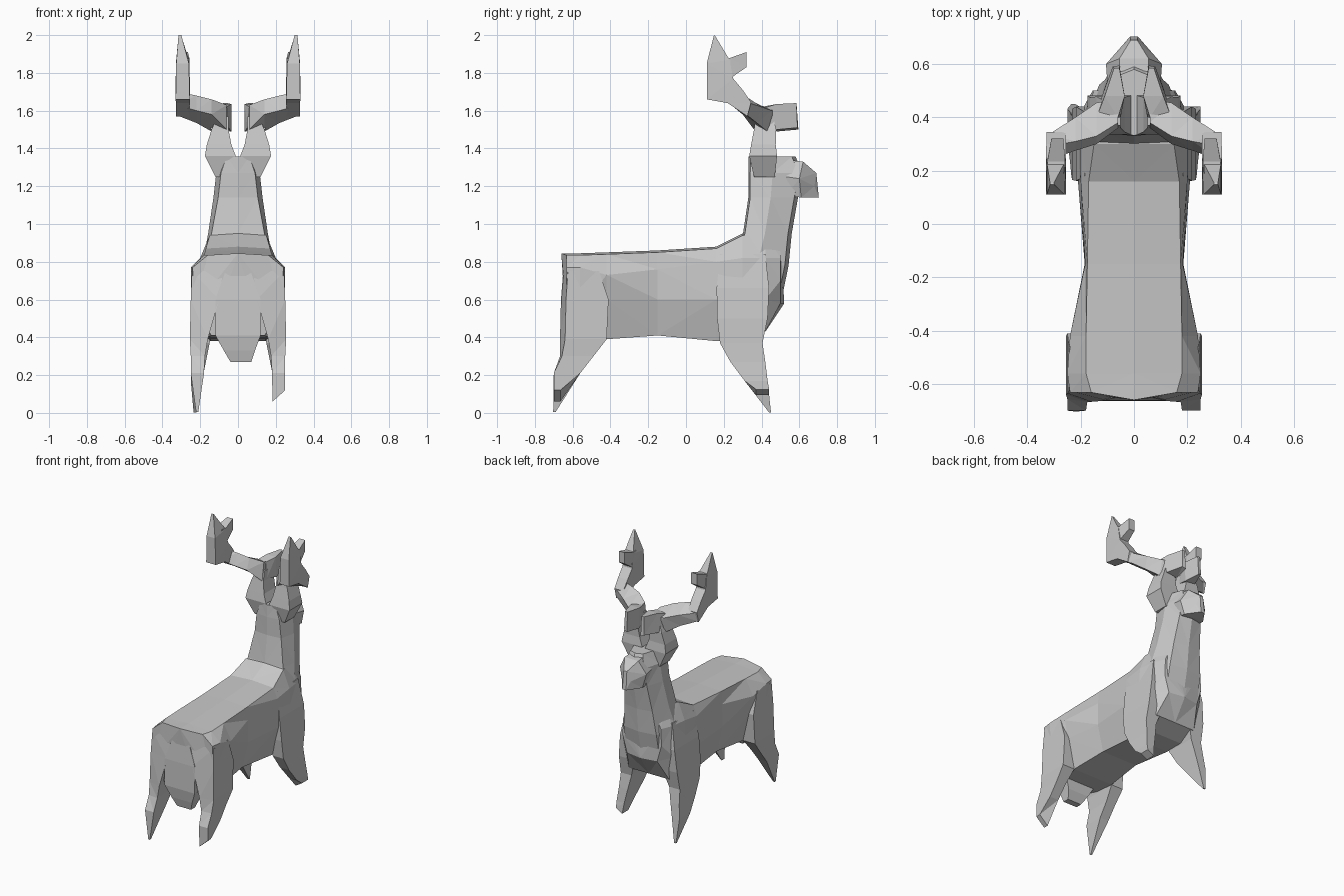
import bpy, bmesh

if "Cube" in bpy.data.objects:
    bpy.data.objects.remove(bpy.data.objects["Cube"])

mat = bpy.data.materials.new("stone grey")
mat.diffuse_color = (0.58, 0.58, 0.58, 1)
mat.use_nodes = True
mat.node_tree.nodes["Principled BSDF"].inputs["Base Color"].default_value = mat.diffuse_color


def loft(name, rings, side=1):
    """Skin a list of equal-length point rings, capping both ends."""
    bm = bmesh.new()
    rows = [[bm.verts.new((x * side, y, z)) for x, y, z in r] for r in rings]
    n = len(rows[0])
    for a, b in zip(rows, rows[1:]):
        for i in range(n):
            j = (i + 1) % n
            bm.faces.new((a[i], a[j], b[j], b[i]))
    bm.faces.new(rows[0])
    bm.faces.new(rows[-1])
    bmesh.ops.triangulate(bm, faces=bm.faces)
    bmesh.ops.recalc_face_normals(bm, faces=bm.faces)
    me = bpy.data.meshes.new(name)
    bm.to_mesh(me)
    bm.free()
    me.materials.append(mat)
    ob = bpy.data.objects.new(name, me)
    bpy.context.collection.objects.link(ob)
    return ob


def fuse(name, parts):
    """Merge overlapping parts into one outer shell."""
    base = parts[0]
    for p in parts[1:]:
        m = base.modifiers.new("join", 'BOOLEAN')
        m.operation, m.solver, m.object = 'UNION', 'EXACT', p
    dg = bpy.context.evaluated_depsgraph_get()
    me = bpy.data.meshes.new_from_object(base.evaluated_get(dg))
    base.modifiers.clear()
    if len(me.polygons) < len(base.data.polygons):
        return
    base.data = me
    base.name = name
    for p in parts[1:]:
        bpy.data.objects.remove(p)


def body_ring(y, zt, wt, zs, ws, zm, wm, zb, wb, bulge=0):
    """Upright torso section: top, shoulder, flank and belly."""
    half = [(wt, zt - .01), (ws, zs), (wm, zm), (wb, zb)]
    pts = [(0, y + bulge, zt)] + [(x, y, z) for x, z in half]
    pts += [(0, y + bulge, zb)] + [(-x, y, z) for x, z in reversed(half)]
    return pts


def level_ring(z, yb, yf, wb, w, wf, ridge=0.02):
    """Level neck section: back, sides and a ridged front."""
    ym = yb + (yf - yb) * .45
    return [(0, yb, z), (wb, yb + .01, z), (w, ym, z), (wf, yf - ridge, z),
            (0, yf, z), (-wf, yf - ridge, z), (-w, ym, z), (-wb, yb + .01, z)]


def box_ring(z, y0, y1, x0, x1, tilt=0, skew=0):
    """Level four-corner section; tilt and skew shift the outer corners."""
    return [(x0, y0, z), (x1, y0 + skew, z + tilt), (x1, y1, z + tilt), (x0, y1, z)]


def blade_ring(a, b, x0, x1):
    """Flat section across the line from a to b (y, z)."""
    return [(x0, *a), (x1, *a), (x1, *b), (x0, *b)]


# torso from rump to chest
torso = loft("torso", [
    body_ring(-.632, .845, .16, .77, .24, .55, .235, .41, .14, -.028),
    body_ring(-.56, .845, .18, .77, .25, .56, .245, .40, .16),
    body_ring(-.42, .85, .18, .73, .24, .60, .215, .39, .16),
    body_ring(-.15, .86, .175, .76, .183, .60, .185, .41, .14),
    body_ring(.16, .88, .17, .80, .20, .60, .21, .38, .15),
    body_ring(.30, .95, .15, .82, .20, .60, .215, .38, .15),
    body_ring(.42, .955, .13, .82, .185, .60, .20, .43, .16),
    body_ring(.50, .955, .09, .82, .15, .70, .155, .58, .12, .02),
])

# neck and skull
neck = loft("neck", [
    level_ring(.62, .22, .51, .15, .19, .13),
    level_ring(.78, .24, .543, .15, .19, .13),
    level_ring(.95, .302, .56, .14, .158, .11),
    level_ring(1.14, .33, .593, .105, .13, .09),
    level_ring(1.27, .33, .617, .09, .115, .08),
    level_ring(1.357, .332, .58, .06, .09, .05),
])

# muzzle tapering to the nose
muzzle = loft("muzzle", [
    [(-.08, .53, 1.15), (.08, .53, 1.15), (.10, .53, 1.25), (.05, .53, 1.34),
     (-.05, .53, 1.34), (-.10, .53, 1.25)],
    [(-.08, .61, 1.14), (.08, .61, 1.14), (.105, .60, 1.24), (.055, .62, 1.33),
     (-.055, .62, 1.33), (-.105, .60, 1.24)],
    [(-.015, .703, 1.14), (.015, .703, 1.14), (.035, .68, 1.20),
     (.012, .69, 1.27), (-.012, .69, 1.27), (-.035, .68, 1.20)],
])

# tail hanging under the rump
tail = loft("tail", [
    box_ring(.74, -.651, -.54, -.07, .07),
    box_ring(.60, -.662, -.54, -.12, .12),
    box_ring(.41, -.664, -.55, -.12, .12),
    box_ring(.33, -.65, -.56, -.075, .09),
    box_ring(.27, -.635, -.59, -.04, .07),
])

body_parts = [torso, neck, muzzle, tail]

for side, tag in ((1, "right"), (-1, "left")):
    # pointed legs flaring out of the body; the right pair is cut shorter
    front = [
        box_ring(.84, .18, .42, .08, .185),
        box_ring(.66, .162, .44, .10, .217),
        box_ring(.50, .165, .432, .11, .232),
        box_ring(.37, .18, .405, .15, .235),
        box_ring(.27, .235, .42, .17, .24),
        box_ring(.17, .31, .432, .19, .25),
    ]
    hind = [
        box_ring(.75, -.645, -.46, .08, .244, skew=.02),
        box_ring(.60, -.662, -.41, .10, .25, skew=.027),
        box_ring(.39, -.667, -.42, .16, .255, skew=.027),
        box_ring(.30, -.667, -.49, .175, .25, skew=.01),
        box_ring(.21, -.70, -.56, .18, .25),
    ]
    if side > 0:
        front.append(box_ring(.095, .37, .44, .20, .25, .03))
        hind.append(box_ring(.06, -.70, -.665, .183, .25, .06))
    else:
        front.append(box_ring(.002, .44, .45, .22, .235))
        hind.append(box_ring(.005, -.703, -.69, .21, .222))
    body_parts += [loft("front_leg_" + tag, front, side),
                   loft("hind_leg_" + tag, hind, side)]

    # faceted antler root bulging beside the skull
    root = loft("antler_root_" + tag, [
        box_ring(1.25, .36, .47, .08, .12),
        box_ring(1.36, .335, .482, .012, .175),
        box_ring(1.42, .345, .475, .035, .165),
        box_ring(1.50, .36, .478, .05, .14),
        box_ring(1.57, .37, .46, .05, .11),
    ], side)

    # forward tine over the brow
    tine = loft("front_tine_" + tag, [
        [(.05, .40, 1.51), (.145, .40, 1.50), (.14, .40, 1.61), (.06, .40, 1.62)],
        [(.035, .483, 1.49), (.12, .48, 1.50), (.11, .48, 1.635), (.035, .48, 1.635)],
        [(.055, .595, 1.50), (.08, .59, 1.51), (.075, .585, 1.64), (.055, .585, 1.64)],
    ], side)

    # beam sweeping outward, one section per step in x
    beam = loft("antler_beam_" + tag, [
        [(x, y, z) for y, z in section] for x, section in (
            (.06, ((.36, 1.50), (.465, 1.48), (.468, 1.61), (.38, 1.63))),
            (.14, ((.30, 1.58), (.43, 1.49), (.455, 1.60), (.33, 1.66))),
            (.22, ((.275, 1.60), (.375, 1.535), (.40, 1.62), (.31, 1.68))),
            (.322, ((.24, 1.63), (.325, 1.575), (.335, 1.64), (.29, 1.70))))
    ], side)

    # upright palm bending up from the beam end
    palm = loft("antler_palm_" + tag, [
        blade_ring((.325, 1.57), (.345, 1.645), .258, .328),
        blade_ring((.22, 1.64), (.30, 1.71), .255, .329),
        blade_ring((.11, 1.66), (.25, 1.77), .255, .33),
        blade_ring((.11, 1.85), (.23, 1.87), .26, .327),
        blade_ring((.148, 2.0), (.155, 1.995), .30, .315),
    ], side)

    # short rear point of the palm
    point = loft("palm_point_" + tag, [
        blade_ring((.19, 1.74), (.19, 1.88), .262, .322),
        blade_ring((.24, 1.775), (.235, 1.88), .258, .325),
        blade_ring((.32, 1.83), (.32, 1.91), .265, .31),
    ], side)
    fuse("antler_" + tag, [root, beam, tine, palm, point])

fuse("body", body_parts)
